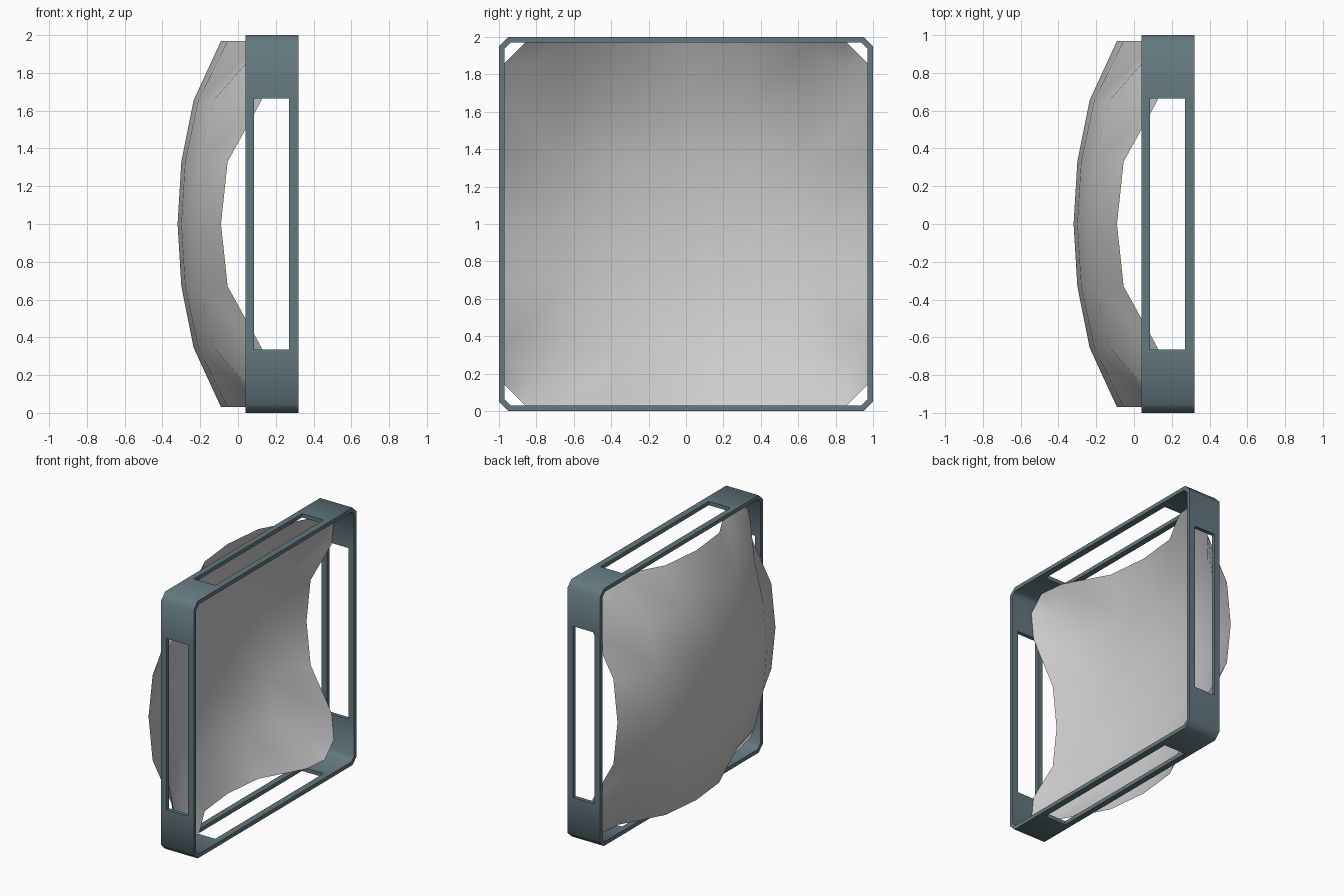
import bpy, bmesh, math

if "Cube" in bpy.data.objects:
    bpy.data.objects.remove(bpy.data.objects["Cube"])

def material(name, rgb):
    m = bpy.data.materials.new(name)
    m.diffuse_color = (*rgb, 1)
    m.use_nodes = True
    m.node_tree.nodes["Principled BSDF"].inputs["Base Color"].default_value = m.diffuse_color
    return m

def finish(name, bm, mat, angle):
    bmesh.ops.remove_doubles(bm, verts=bm.verts, dist=0.0005)
    bmesh.ops.recalc_face_normals(bm, faces=bm.faces)
    me = bpy.data.meshes.new(name)
    bm.to_mesh(me)
    bm.free()
    ob = bpy.data.objects.new(name, me)
    bpy.context.collection.objects.link(ob)
    me.materials.append(mat)
    bpy.ops.object.select_all(action='DESELECT')
    ob.select_set(True)
    bpy.context.view_layer.objects.active = ob
    for mod in (("thickness", 0.03),) if name == "slotted_frame" else ():
        s = ob.modifiers.new(mod[0], 'SOLIDIFY')
        s.thickness = mod[1]
        s.offset = -1
        s.use_even_offset = True
        bpy.ops.object.modifier_apply(modifier=s.name)
    bpy.ops.object.shade_smooth_by_angle(angle=math.radians(angle))
    return ob

steel = material("blue grey metal", (0.125, 0.19, 0.215))
grey = material("light grey", (0.6, 0.6, 0.6))

# Square frame: four walls with a long slot each, joined by chamfered corners
bm = bmesh.new()
depth = [0.04, 0.085, 0.27, 0.32]
along = [-0.95, -0.665, 0.665, 0.95]

def quad(points):
    bm.faces.new([bm.verts.new(p) for p in points])

for k in range(4):
    c, s = round(math.cos(k * math.pi / 2)), round(math.sin(k * math.pi / 2))
    # outward distance u and sideways distance t, turned around the x axis
    pos = lambda x, u, t: (x, u * c - t * s, 1 + u * s + t * c)
    for i in range(3):
        x0, x1 = depth[i], depth[i + 1]
        for j in range(3):
            if i == 1 and j == 1:
                continue  # slot
            t0, t1 = along[j], along[j + 1]
            quad([pos(x0, 1, t0), pos(x0, 1, t1), pos(x1, 1, t1), pos(x1, 1, t0)])
        quad([pos(x0, 1, 0.95), pos(x0, 0.95, 1), pos(x1, 0.95, 1), pos(x1, 1, 0.95)])
finish("slotted_frame", bm, steel, 50)

# Curved dish: one quadrant of depths, mirrored to all four
bm = bmesh.new()
p = [0, 0.33, 0.655, 0.97]
f = [[-0.32, -0.30, -0.235, -0.09],
     [-0.30, -0.28, -0.21, -0.055],
     [-0.235, -0.21, -0.13, 0.125],
     [-0.09, -0.055, 0.125, 0]]
for sy in (1, -1):
    for sz in (1, -1):
        at = lambda y, z, x: (x, y * sy, 1 + z * sz)
        g = lambda i, j: at(p[i], p[j], f[i][j])
        for i in range(3):
            for j in range(3):
                if i + j < 4:
                    quad([g(i, j), g(i + 1, j), g(i + 1, j + 1), g(i, j + 1)])
        # clipped corner that reaches into the frame
        mid = at(0.84, 0.84, 0.034)
        a, b = at(0.97, 0.86, 0.145), at(0.86, 0.97, 0.145)
        quad([g(2, 2), g(3, 2), mid])
        quad([g(3, 2), a, mid])
        quad([a, b, mid])
        quad([b, g(2, 3), mid])
        quad([g(2, 3), g(2, 2), mid])
dish = finish("curved_dish", bm, grey, 80)
